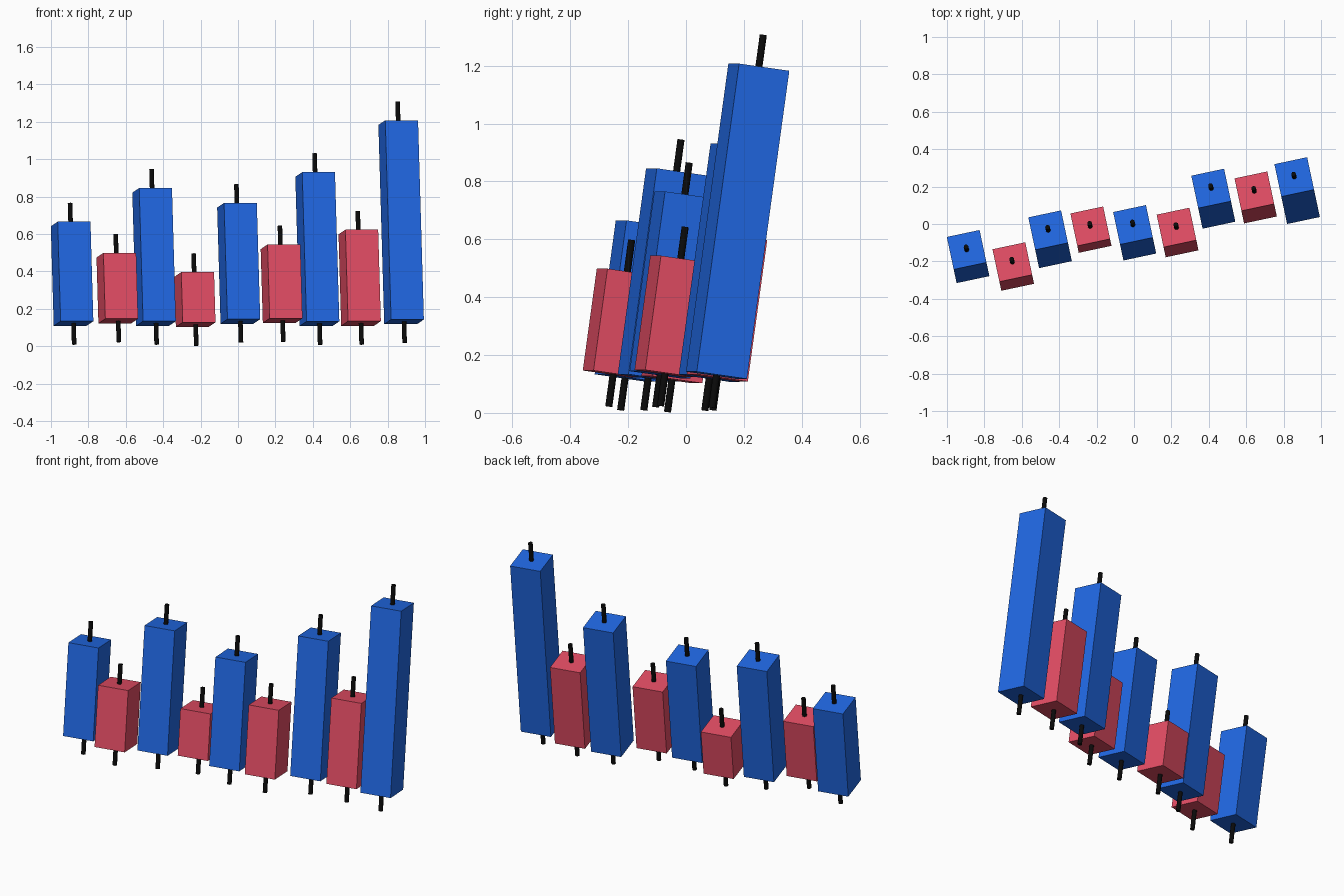
import bpy, bmesh
from math import radians
from mathutils import Matrix, Vector

if "Cube" in bpy.data.objects:
    bpy.data.objects.remove(bpy.data.objects["Cube"])

# Shared orientation: leaning back 8 degrees, turned 12 degrees
ROT = Matrix.Rotation(radians(12), 4, 'Z') @ Matrix.Rotation(radians(-8), 4, 'X')
AXIS = ROT @ Vector((0, 0, 1))
WIDTH, WICK_R, WICK_GAP = 0.179, 0.0125, 0.112


def material(name, color):
    m = bpy.data.materials.new(name)
    m.diffuse_color = color
    m.use_nodes = True
    m.node_tree.nodes["Principled BSDF"].inputs["Base Color"].default_value = m.diffuse_color
    return m


BLUE = material("blue", (0.015, 0.14, 0.78, 1))
RED = material("red", (0.78, 0.075, 0.13, 1))
BLACK = material("black", (0.003, 0.003, 0.003, 1))


def add_object(name, bm, matrix, mat):
    mesh = bpy.data.meshes.new(name)
    bm.to_mesh(mesh)
    bm.free()
    mesh.materials.append(mat)
    ob = bpy.data.objects.new(name, mesh)
    ob.matrix_world = matrix
    bpy.context.collection.objects.link(ob)
    return ob


def candle(i, x, y, z, top, mat):
    """x, y, z: lower wick end; top: height of the centre of the body's top face."""
    base = Vector((x, y, z))
    body_len = (top - z - WICK_GAP) / AXIS.z
    total = body_len + 2 * WICK_GAP / AXIS.z
    place = Matrix.Translation(base + AXIS * total / 2) @ ROT
    # Square body
    bm = bmesh.new()
    bmesh.ops.create_cube(bm, size=1)
    bmesh.ops.scale(bm, vec=(WIDTH, WIDTH, body_len), verts=bm.verts)
    add_object(f"candle_body_{i}", bm, place, mat)
    # Thin round wick running through the body
    bm = bmesh.new()
    bmesh.ops.create_cone(bm, cap_ends=True, segments=12, radius1=WICK_R,
                          radius2=WICK_R, depth=total)
    for f in bm.faces:
        f.smooth = len(f.verts) == 4
    for e in bm.edges:
        e.smooth = all(len(f.verts) == 4 for f in e.link_faces)
    add_object(f"candle_wick_{i}", bm, place, BLACK)


# Row of nine candles
CANDLES = [
    (-0.876, -0.226, 0.009, 0.653, BLUE),
    (-0.637, -0.267, 0.022, 0.486, RED),
    (-0.435, -0.146, 0.009, 0.833, BLUE),
    (-0.223, -0.064, 0.003, 0.383, RED),
    (0.016, -0.105, 0.020, 0.753, BLUE),
    (0.242, -0.088, 0.024, 0.531, RED),
    (0.439, 0.065, 0.008, 0.918, BLUE),
    (0.661, 0.093, 0.009, 0.610, RED),
    (0.891, 0.090, 0.018, 1.195, BLUE),
]
for i, c in enumerate(CANDLES, 1):
    candle(i, *c)
